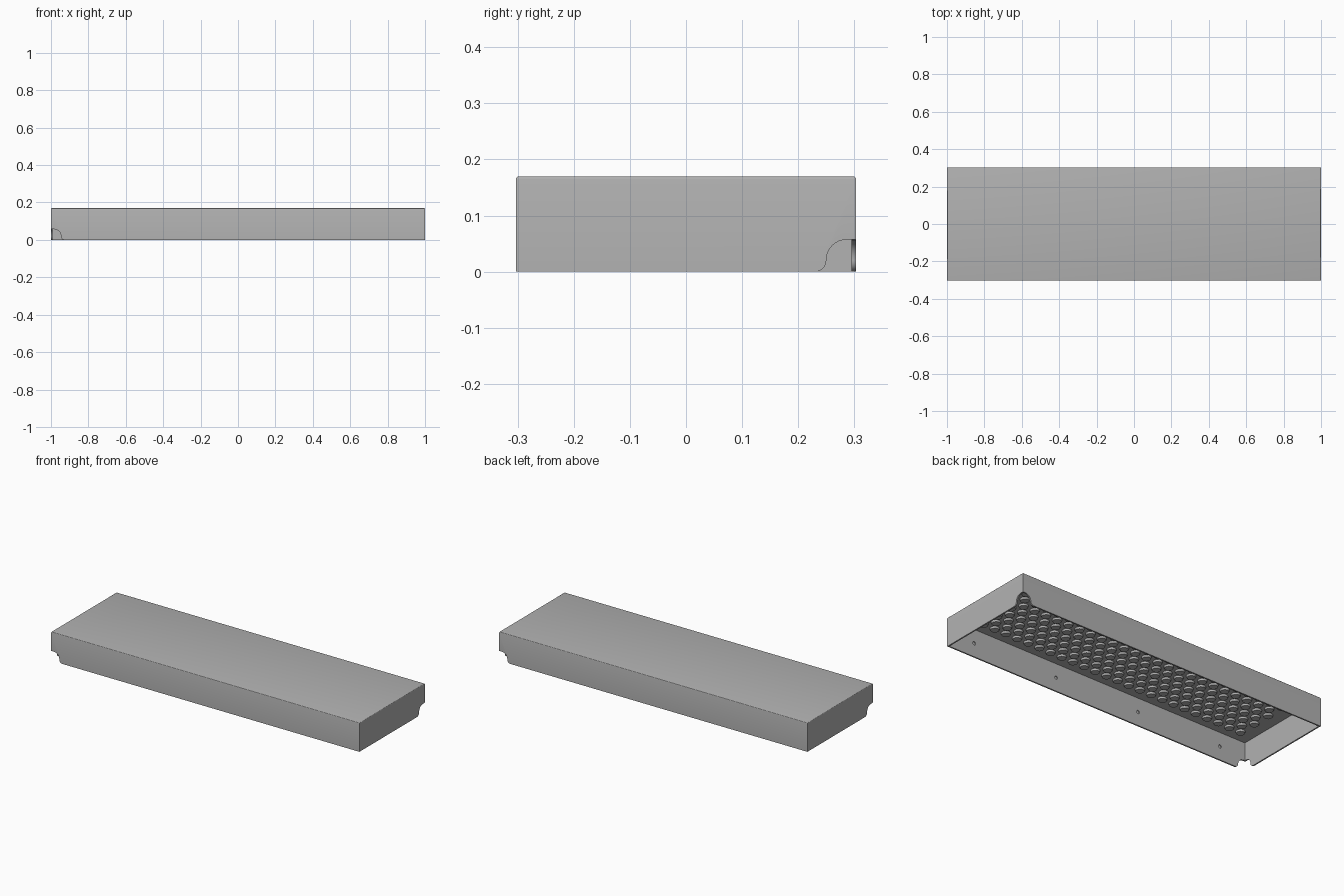
import bpy, bmesh, math
from mathutils import Matrix, Vector

if "Cube" in bpy.data.objects:
    bpy.data.objects.remove(bpy.data.objects["Cube"])

HX, HY, H, T = 1.0, 0.303, 0.17, 0.008   # half sizes, height, sheet thickness

grey = bpy.data.materials.new("plain grey")
grey.use_nodes = True
colour = (0.445, 0.445, 0.445, 1)
grey.diffuse_color = colour
grey.node_tree.nodes["Principled BSDF"].inputs["Base Color"].default_value = colour


def finish(bm, name):
    bmesh.ops.recalc_face_normals(bm, faces=bm.faces)
    mesh = bpy.data.meshes.new(name)
    bm.to_mesh(mesh)
    bm.free()
    mesh.materials.append(grey)
    obj = bpy.data.objects.new(name, mesh)
    bpy.context.collection.objects.link(obj)
    return obj


def add_box(bm, hx, hy, z0, z1):
    m = Matrix.Translation((0, 0, (z0 + z1) / 2)) @ Matrix.Diagonal((2 * hx, 2 * hy, z1 - z0, 1))
    bmesh.ops.create_cube(bm, size=1, matrix=m)


def smooth(obj):
    bpy.ops.object.select_all(action="DESELECT")
    obj.select_set(True)
    bpy.context.view_layer.objects.active = obj
    bpy.ops.object.shade_smooth_by_angle(angle=math.radians(35))


def cut(obj, cutter):
    mod = obj.modifiers.new("cut", "BOOLEAN")
    mod.object, mod.operation, mod.solver = cutter, "DIFFERENCE", "EXACT"
    cutter.hide_render = True
    bpy.context.view_layer.objects.active = obj
    bpy.ops.object.modifier_apply(modifier=mod.name)
    bpy.data.objects.remove(cutter)


# Cover: a box with softly bent top edges
bm = bmesh.new()
add_box(bm, HX, HY, 0, H)
top = [e for e in bm.edges if all(v.co.z > H - 0.001 for v in e.verts)]
bmesh.ops.bevel(bm, geom=top, offset=0.005, segments=3, profile=0.5, affect="EDGES")
cover = finish(bm, "folded_cover")

# Hollow underside
bm = bmesh.new()
add_box(bm, HX - T, HY - T, -0.1, H - T)
cut(cover, finish(bm, "hollow_cutter"))

# Corner notch outline: distance from the corner, height
def arc(cx, cz, r, a0, a1, n=8):
    return [(cx + r * math.cos(math.radians(a0 + (a1 - a0) * i / n)),
             cz + r * math.sin(math.radians(a0 + (a1 - a0) * i / n))) for i in range(n + 1)]

outline = [(-0.03, 0.057), (-0.03, -0.02), (0.073, -0.02)]
outline += arc(0.073, 0.02, 0.02, 270, 180) + arc(0.017, 0.021, 0.036, 0, 90)

# Two opposite corners, each notched through both walls
for sign in (1, -1):
    for along_x in (True, False):
        bm = bmesh.new()
        def place(d, z, depth):
            a, b = (depth, d) if along_x else (d, depth)
            return Vector((sign * (HX - a), sign * (HY - b), z))
        face = bm.faces.new([bm.verts.new(place(d, z, -0.02)) for d, z in outline])
        ext = bmesh.ops.extrude_face_region(bm, geom=[face])
        shift = place(0, 0, 0.02) - place(0, 0, -0.02)
        bmesh.ops.translate(bm, vec=shift, verts=[v for v in ext["geom"] if isinstance(v, bmesh.types.BMVert)])
        cut(cover, finish(bm, "notch_cutter"))

# Shallow blind holes inside the long walls
bm = bmesh.new()
for side in (1, -1):
    for i in range(4):
        m = Matrix.Translation((-0.825 + 0.55 * i, side * (HY - T), 0.08)) @ Matrix.Rotation(math.pi / 2, 4, "X")
        bmesh.ops.create_cone(bm, cap_ends=True, segments=16, radius1=0.01, radius2=0.01, depth=0.011, matrix=m)
cut(cover, finish(bm, "hole_cutter"))
smooth(cover)

# Staggered round studs under the top sheet
bm = bmesh.new()
rows, cols, step = 9, 25, 0.075
for r in range(rows):
    odd = r % 2
    for c in range(cols - odd):
        x = (c - (cols - 1) / 2 + odd / 2) * step
        y = (r - (rows - 1) / 2) * 0.055
        bmesh.ops.create_cone(bm, cap_ends=True, segments=16, radius1=0.023, radius2=0.026, depth=0.011,
                              matrix=Matrix.Translation((x, y, H - T - 0.005)))
smooth(finish(bm, "underside_studs"))
